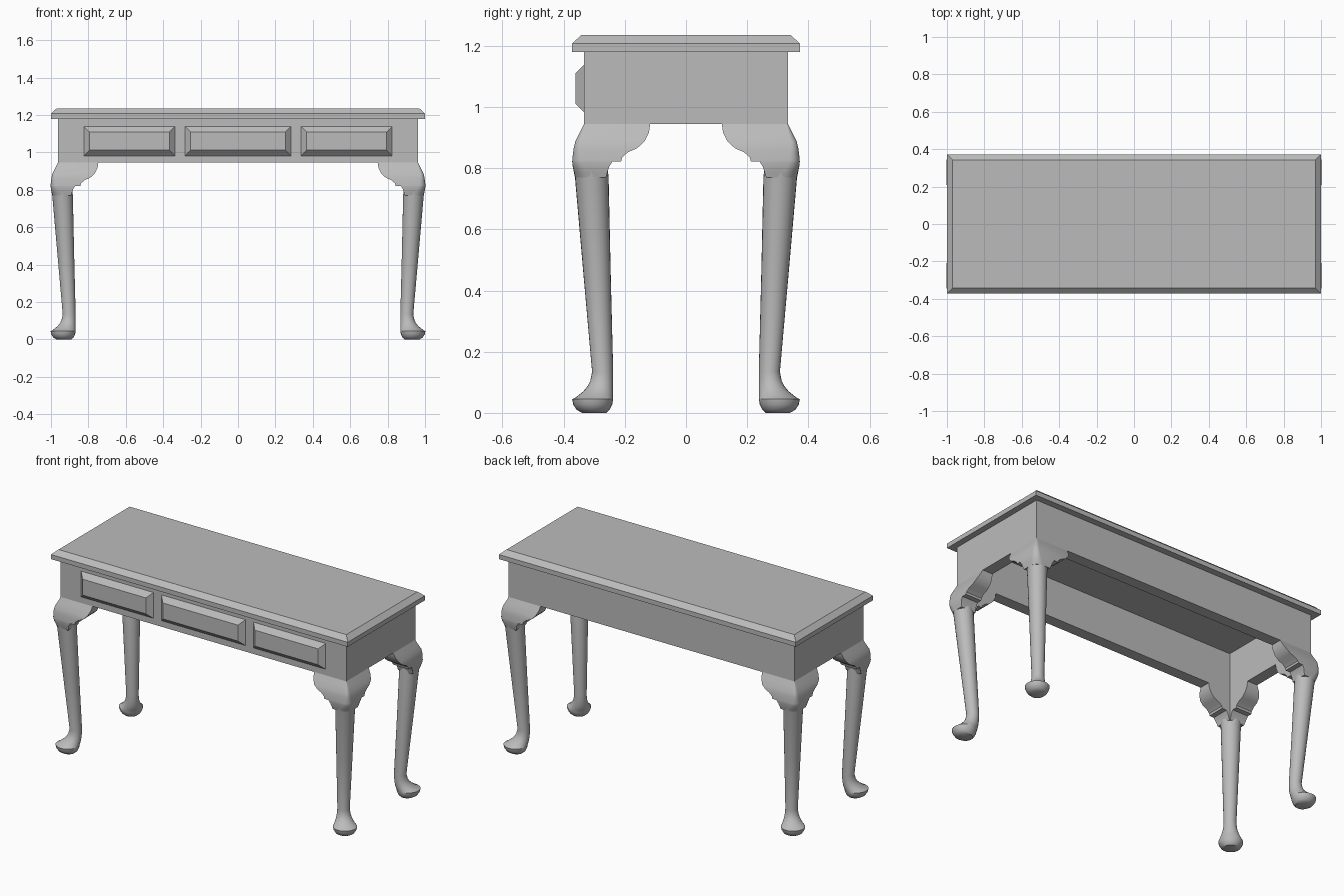
import bpy, bmesh, math

if "Cube" in bpy.data.objects:
    bpy.data.objects.remove(bpy.data.objects["Cube"], do_unlink=True)

grey = bpy.data.materials.new("plain_grey")
grey.use_nodes = True
COLOR = (0.5, 0.5, 0.5, 1)
grey.diffuse_color = COLOR
grey.node_tree.nodes["Principled BSDF"].inputs["Base Color"].default_value = COLOR

HALF_X, HALF_Y = 0.963, 0.333      # outside of the apron
SHIFT = HALF_X - HALF_Y            # moves the leg profile out to the corner in x
INNER = 0.265                      # inside of the apron, measured in y
APRON_Z, SLAB_Z = 0.945, 1.18


def loft(name, rings, smooth=None):
    """Skin a stack of equal-length rings and cap both ends."""
    bm = bmesh.new()
    rows = [[bm.verts.new(p) for p in ring] for ring in rings]
    for a, b in zip(rows, rows[1:]):
        for i in range(len(a)):
            j = (i + 1) % len(a)
            bm.faces.new((a[i], a[j], b[j], b[i]))
    bm.faces.new(rows[0][::-1])
    bm.faces.new(rows[-1])
    bmesh.ops.recalc_face_normals(bm, faces=bm.faces)
    mesh = bpy.data.meshes.new(name)
    bm.to_mesh(mesh)
    bm.free()
    mesh.materials.append(grey)
    obj = bpy.data.objects.new(name, mesh)
    bpy.context.collection.objects.link(obj)
    if smooth:
        bpy.ops.object.select_all(action='DESELECT')
        obj.select_set(True)
        bpy.context.view_layer.objects.active = obj
        bpy.ops.object.shade_smooth_by_angle(angle=math.radians(smooth))
    return obj


def rect(x0, x1, y0, y1, z):
    return [(x0, y0, z), (x1, y0, z), (x1, y1, z), (x0, y1, z)]


# Table top with chamfered upper edge
loft("table_top", [rect(-1 + i, 1 - i, -0.372 + i, 0.372 - i, z)
                   for i, z in ((0, SLAB_Z), (0, 1.208), (0.03, 1.235))])

# Apron frame, open underneath
inner_x = SHIFT + INNER
for name, x0, x1, y0, y1 in (
        ("front_apron", -HALF_X, HALF_X, -HALF_Y, -INNER),
        ("back_apron", -HALF_X, HALF_X, INNER, HALF_Y),
        ("left_apron", inner_x, HALF_X, -INNER, INNER),
        ("right_apron", -HALF_X, -inner_x, -INNER, INNER)):
    loft(name, [rect(x0, x1, y0, y1, z) for z in (APRON_Z, SLAB_Z)])

# Raised drawer panels
for name, x0, x1 in (("right_drawer", -0.824, -0.337),
                     ("middle_drawer", -0.283, 0.283),
                     ("left_drawer", 0.337, 0.824)):
    rings = []
    for i, y in ((0, -0.32), (0, -HALF_Y), (0.03, -0.362)):
        a, b, c, d = x0 + i, x1 - i, 0.982 + i, 1.139 - i
        rings.append([(a, y, c), (b, y, c), (b, y, d), (a, y, d)])
    loft(name, rings)

# Leg: height, outermost and innermost reach, from pad foot to knee
LEG = [(0, .34, .261), (.01, .357, .25), (.028, .369, .241), (.045, .372, .238),
       (.048, .364, .238), (.07, .336, .238), (.088, .321, .238),
       (.105, .313, .238), (.134, .307, .238), (.45, .335, .246),
       (.77, .363, .253), (.79, .367, .255), (.84, .37, .26)]

# Knee: height, outer face, wing end, corner rounding
KNEE = [(.77, .362, .262, .048), (.786, .366, .257, .045), (.803, .37, .252, .04),
        (.8215, .372, .241, .035), (.822, .372, .212, .035), (.835, .371, .209, .032),
        (.852, .369, .19, .028), (.865, .367, .16, .024), (.887, .362, .136, .02),
        (.917, .347, .121, .014), (APRON_Z, HALF_Y, .117, .004)]


def leg_ring(z, outer, inner, sides=24):
    c, r = (outer + inner) / 2, (outer - inner) / 2
    return [(c + r * math.cos(2 * math.pi * k / sides),
             c + r * math.sin(2 * math.pi * k / sides), z) for k in range(sides)]


def knee_ring(z, outer, wing, radius):
    """L-shaped section with a rounded outer corner."""
    c = outer - radius
    arc = [(c + radius * math.cos(k * math.pi / 12),
            c + radius * math.sin(k * math.pi / 12), z) for k in range(7)]
    return [(outer, wing, z)] + arc + [(wing, outer, z), (wing, INNER, z),
                                      (INNER, INNER, z), (INNER, wing, z)]


def place(ring, sx, sy):
    return [(sx * (x + SHIFT), sy * y, z) for x, y, z in ring]


for side, sx in (("left", 1), ("right", -1)):
    for end, sy in (("front", -1), ("back", 1)):
        loft(f"{end}_{side}_leg",
             [place(leg_ring(*row), sx, sy) for row in LEG], 40)
        loft(f"{end}_{side}_knee_bracket",
             [place(knee_ring(*row), sx, sy) for row in KNEE], 32)
